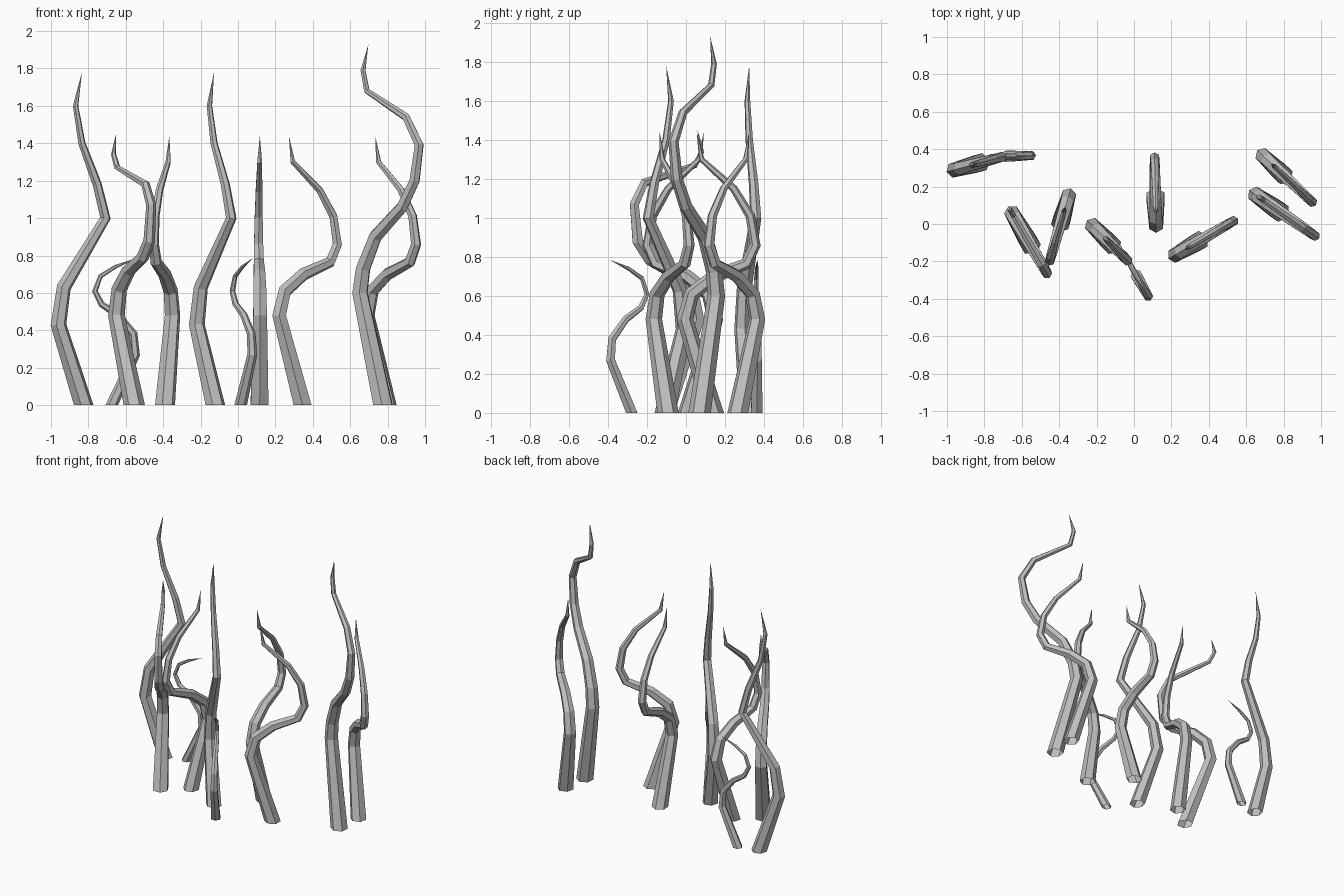
import bpy, bmesh, math
from mathutils import Vector

old = bpy.data.objects.get("Cube")
if old:
    bpy.data.objects.remove(old, do_unlink=True)

# Single plain grey material
grey = bpy.data.materials.new("plain_grey")
grey.use_nodes = True
colour = (0.52, 0.52, 0.52, 1)
grey.diffuse_color = colour
grey.node_tree.nodes["Principled BSDF"].inputs["Base Color"].default_value = colour

SIDES = 6

# Centre lines as (sideways reach, height); each bends within one vertical plane
TALL = [(.14, 0), (0, .43), (.03, .63), (.26, 1), (.215, 1.18), (.13, 1.4),
        (.095, 1.6), (.13, 1.78)]
MIDDLE = [(.145, 0), (0, .48), (.035, .61), (.15, .7), (.315, .765), (.36, .86),
          (.335, 1.01), (.25, 1.15), (.085, 1.3), (.06, 1.44)]
HOOKED = [(.19, 0), (0, .48), (.03, .62), (.13, .72), (.28, .79), (.35, .88),
          (.37, 1.07), (.31, 1.18), (.01, 1.27), (-.03, 1.34), (-.005, 1.45)]
HIGH_HOOKED = [(.15, 0), (0, .6), (.02, .73), (.1, .9), (.275, 1.06), (.355, 1.2),
               (.385, 1.39), (.3, 1.54), (.045, 1.68), (.02, 1.79), (.055, 1.93)]
SMALL = [(.09, 0), (.215, .27), (.205, .38), (.125, .48), (.035, .54), (0, .61),
         (.03, .69), (.11, .74), (.22, .785)]


def tentacle(name, path, start, end, radius):
    """Loft a tapering hexagonal tube along a path in the plane from start to end."""
    origin = Vector((*start, 0))
    along = (Vector((*end, 0)) - origin).normalized()
    up = Vector((0, 0, 1))
    normal = along.cross(up)
    points = [origin + along * s + up * z for s, z in path]
    lengths = [0]
    for a, b in zip(points, points[1:]):
        lengths.append(lengths[-1] + (b - a).length)

    bm = bmesh.new()
    rings = []
    for i, p in enumerate(points[:-1]):
        # The foot is cut level; every other ring sits on the bisector of its bend
        tangent = up if i == 0 else ((p - points[i - 1]).normalized()
                                     + (points[i + 1] - p).normalized()).normalized()
        side = normal.cross(tangent)
        r = radius * (1 - 0.8 * lengths[i] / lengths[-1])
        ring = []
        for k in range(SIDES):
            angle = math.tau * k / SIDES
            ring.append(bm.verts.new(p + side * r * math.cos(angle)
                                     + normal * r * math.sin(angle)))
        rings.append(ring)
    for low, high in zip(rings, rings[1:]):
        for k in range(SIDES):
            n = (k + 1) % SIDES
            bm.faces.new((low[k], low[n], high[n], high[k]))
    # Pointed end
    tip = bm.verts.new(points[-1])
    for k in range(SIDES):
        bm.faces.new((rings[-1][k], rings[-1][(k + 1) % SIDES], tip))
    bmesh.ops.recalc_face_normals(bm, faces=bm.faces)
    mesh = bpy.data.meshes.new(name)
    bm.to_mesh(mesh)
    bm.free()
    mesh.materials.append(grey)
    bpy.context.collection.objects.link(bpy.data.objects.new(name, mesh))


# Each stands on the line between its lower bend and its farthest bend
tentacle("tall_tentacle_right", TALL, (-.96, .29), (-.72, .355), .054)
tentacle("tall_tentacle_middle", TALL, (-.22, -.01), (-.03, -.2), .054)
tentacle("middle_tentacle_right", MIDDLE, (-.35, .15), (-.45, -.195), .055)
tentacle("middle_tentacle_centre", MIDDLE, (.118, -.005), (.11, .36), .055)
tentacle("middle_tentacle_front", MIDDLE, (.22, -.165), (.53, .015), .055)
tentacle("middle_tentacle_back_left", MIDDLE, (.69, .365), (.95, .12), .055)
tentacle("hooked_tentacle_right", HOOKED, (-.65, .055), (-.473, -.25), .057)
tentacle("hooked_tentacle_left", HIGH_HOOKED, (.652, .155), (.977, -.07), .058)
tentacle("small_tentacle_back", SMALL, (-.765, .36), (-.545, .366), .034)
tentacle("small_tentacle_front", SMALL, (-.03, -.2), (.075, -.385), .034)
